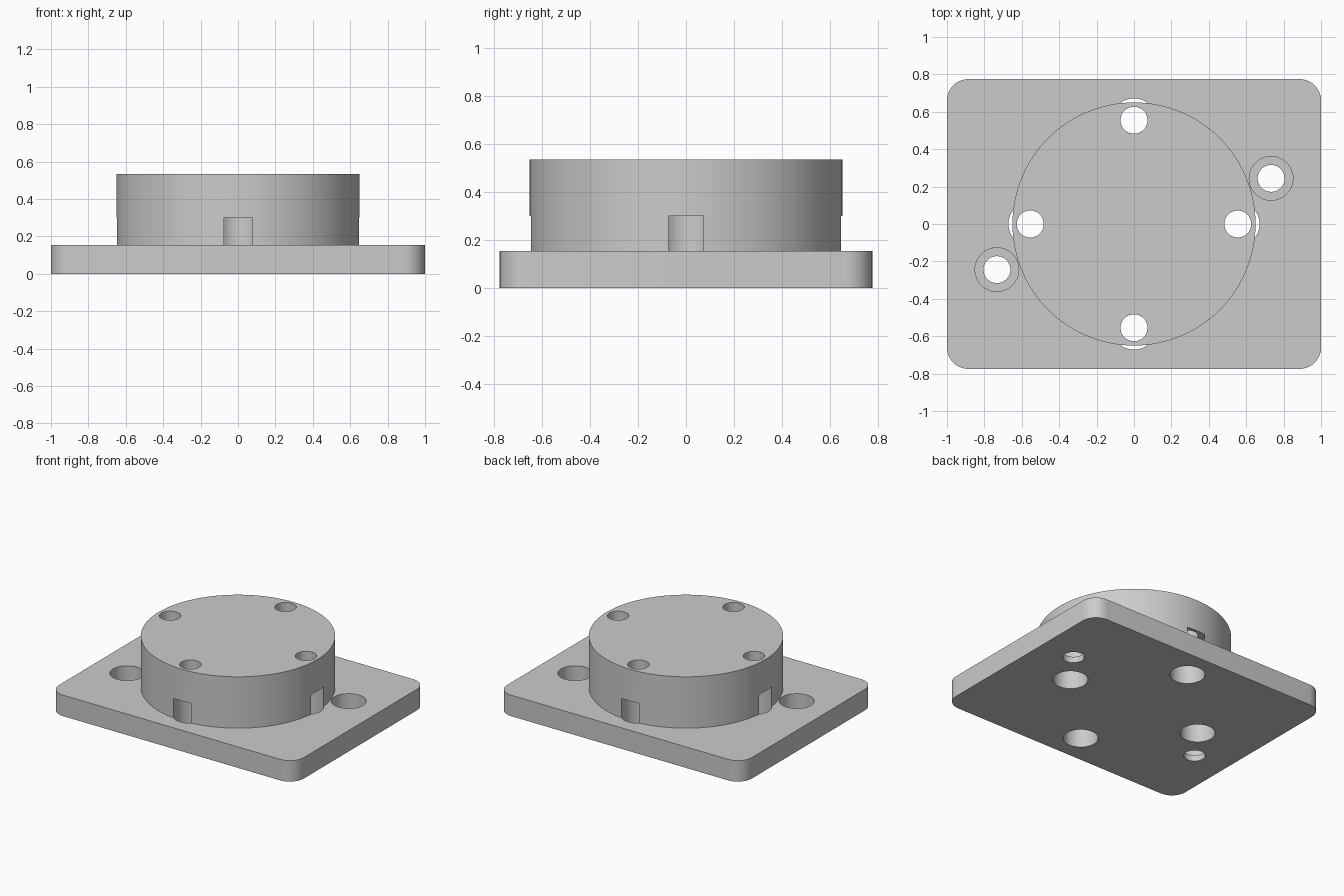
import bpy, math
from math import cos, sin, pi

if "Cube" in bpy.data.objects:
    bpy.data.objects.remove(bpy.data.objects["Cube"])

PLATE_X, PLATE_Y, PLATE_Z, CORNER = 1.0, 0.775, 0.155, 0.115
BOSS_R, TOP_Z = 0.65, 0.534
HOLE_R, BORE_R = 0.072, 0.117


def make_object(name, verts, faces):
    mesh = bpy.data.meshes.new(name)
    mesh.from_pydata(verts, [], faces)
    obj = bpy.data.objects.new(name, mesh)
    bpy.context.collection.objects.link(obj)
    return obj


def stack(rings):
    """Closed solid through equal-sized rings, listed bottom to top."""
    n = len(rings[0])
    verts = [p for ring in rings for p in ring]
    faces = [tuple(reversed(range(n))), tuple(range(len(verts) - n, len(verts)))]
    for k in range(len(rings) - 1):
        for i in range(n):
            j = (i + 1) % n
            faces.append((k * n + i, k * n + j, (k + 1) * n + j, (k + 1) * n + i))
    return verts, faces


def circle(x, y, r, z, n):
    return [(x + r * cos(2 * pi * i / n), y + r * sin(2 * pi * i / n), z) for i in range(n)]


def rounded_rect(z, steps=10):
    pts = []
    for q, (sx, sy) in enumerate([(1, 1), (-1, 1), (-1, -1), (1, -1)]):
        for i in range(steps + 1):
            a = pi / 2 * (q + i / steps)
            pts.append((sx * (PLATE_X - CORNER) + CORNER * cos(a),
                        sy * (PLATE_Y - CORNER) + CORNER * sin(a), z))
    return pts


def stepped_hole(x, y, profile):
    cutter = make_object("hole_cutter", *stack([circle(x, y, r, z, 48) for r, z in profile]))
    cutter.hide_render = True
    return cutter


def boolean(target, other, operation):
    mod = target.modifiers.new(operation.lower(), 'BOOLEAN')
    mod.operation, mod.solver, mod.object = operation, 'EXACT', other
    bpy.context.view_layer.objects.active = target
    bpy.ops.object.modifier_apply(modifier=mod.name)
    bpy.data.objects.remove(other, do_unlink=True)


# Rounded base plate with the round boss merged on top
body = make_object("mounting_flange", *stack([rounded_rect(0), rounded_rect(PLATE_Z)]))
boss = make_object("boss", *stack([circle(0, 0, BOSS_R, z, 128) for z in (0.06, TOP_Z)]))
boolean(body, boss, 'UNION')

# Four boss holes, counterbored from below
for k in range(4):
    x, y = 0.555 * cos(k * pi / 2), 0.555 * sin(k * pi / 2)
    boolean(body, stepped_hole(x, y, [(BORE_R, -0.1), (BORE_R, 0.3),
                                      (HOLE_R, 0.3), (HOLE_R, 0.7)]), 'DIFFERENCE')

# Two plate holes, counterbored from above
for s in (1, -1):
    boolean(body, stepped_hole(s * 0.733, s * 0.244, [(HOLE_R, -0.1), (HOLE_R, 0.045),
                                                      (BORE_R, 0.045), (BORE_R, 0.3)]), 'DIFFERENCE')

# Smooth round walls, crisp edges
bpy.ops.object.select_all(action='DESELECT')
body.select_set(True)
bpy.context.view_layer.objects.active = body
bpy.ops.object.shade_smooth_by_angle(angle=math.radians(30))
